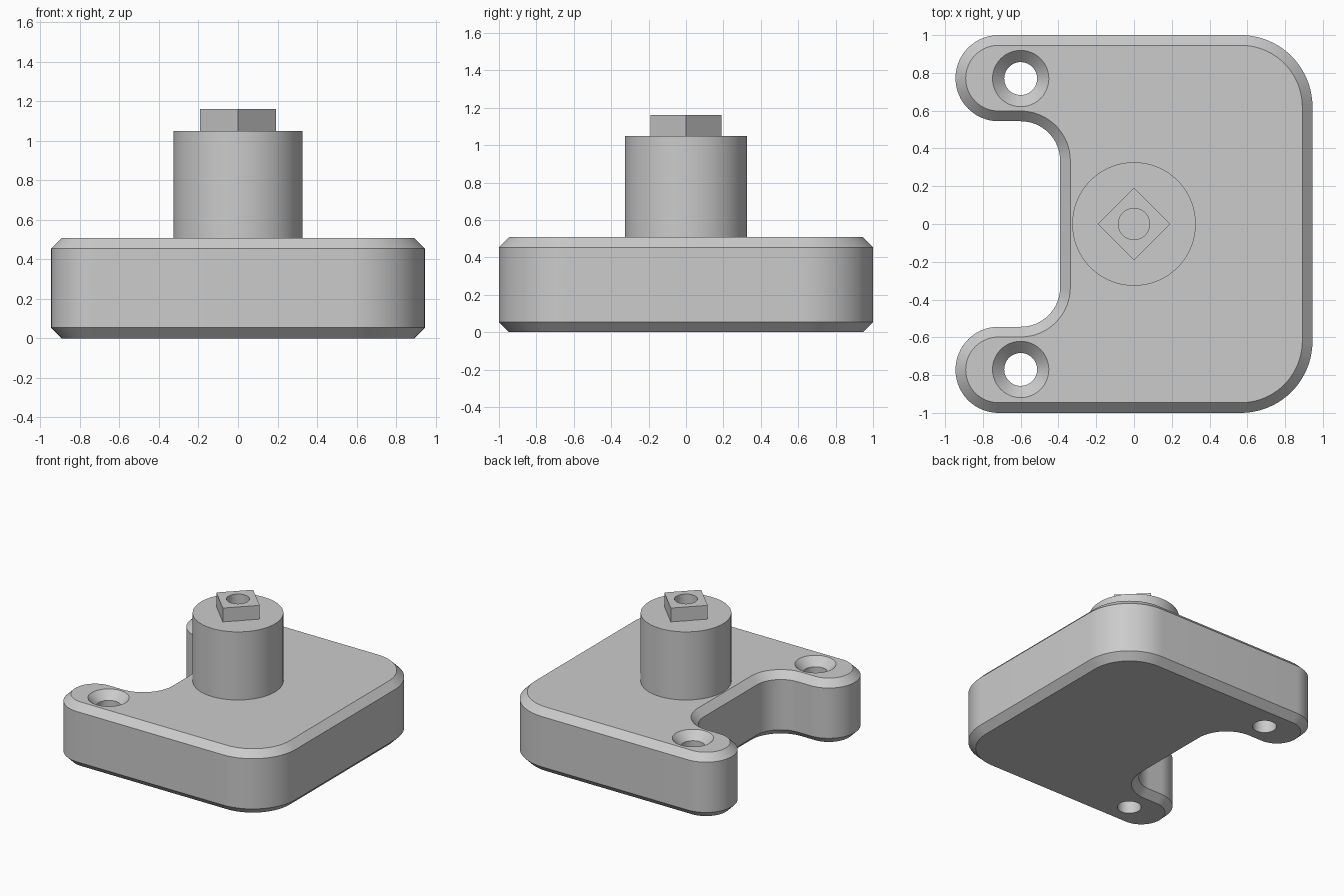
import bpy, bmesh, math

if "Cube" in bpy.data.objects:
    bpy.data.objects.remove(bpy.data.objects["Cube"])

grey = bpy.data.materials.new("plain grey")
grey.diffuse_color = (0.6, 0.6, 0.6, 1)
grey.use_nodes = True
grey.node_tree.nodes["Principled BSDF"].inputs["Base Color"].default_value = grey.diffuse_color


def loft(name, rings):
    """Closed solid through rings of matching points, with flat end caps."""
    bm = bmesh.new()
    loops = [[bm.verts.new(p) for p in ring] for ring in rings]
    n = len(loops[0])
    for a, b in zip(loops, loops[1:]):
        for i in range(n):
            j = (i + 1) % n
            bm.faces.new((a[i], a[j], b[j], b[i]))
    bm.faces.new(loops[0][::-1])
    bm.faces.new(loops[-1])
    bmesh.ops.recalc_face_normals(bm, faces=bm.faces)
    mesh = bpy.data.meshes.new(name)
    bm.to_mesh(mesh)
    bm.free()
    mesh.materials.append(grey)
    obj = bpy.data.objects.new(name, mesh)
    bpy.context.collection.objects.link(obj)
    return obj


def lathe(name, profile, x=0, y=0, sides=64):
    """Round solid from (radius, height) pairs; four sides give a diamond."""
    return loft(name, [[(x + r * math.cos(2 * math.pi * i / sides),
                         y + r * math.sin(2 * math.pi * i / sides), z)
                        for i in range(sides)] for r, z in profile])


def combine(obj, tool, operation):
    mod = obj.modifiers.new(operation, 'BOOLEAN')
    mod.operation, mod.object, mod.solver = operation, tool, 'EXACT'
    bpy.context.view_layer.objects.active = obj
    bpy.ops.object.modifier_apply(modifier=mod.name)
    bpy.data.objects.remove(tool)


def arc(cx, cy, r, start, end, steps):
    return [(cx + r * math.cos(math.radians(start + (end - start) * i / steps)),
             cy + r * math.sin(math.radians(start + (end - start) * i / steps)))
            for i in range(steps + 1)]


def outline(inset, z):
    """C-shaped plate outline, moved inward by inset."""
    half = arc(0.565, 0.62, 0.38 - inset, 0, 90, 20)             # outer corner
    half += arc(-0.717, 0.772, 0.228 - inset, 90, 270, 32)       # ear end
    half += arc(-0.6, 0.335, 0.209 + inset, 90, 0, 16)           # notch corner
    mirrored = [(x, -y) for x, y in reversed(half)]
    return [(x, y, z) for x, y in half + mirrored]


# Chamfered base plate
c = 0.054
base = loft("base_plate", [outline(c, 0), outline(0, c),
                           outline(0, 0.508 - c), outline(c, 0.508)])

# Countersunk screw holes in both ears
for y in (-0.77, 0.77):
    cutter = lathe("hole_cutter", [(0.087, -0.1), (0.087, 0.446),
                                   (0.149, 0.508), (0.199, 0.558)], -0.6, y)
    combine(base, cutter, 'DIFFERENCE')

# Round post with a square tip and a blind centre hole
post = lathe("post", [(0.327, 0.508), (0.327, 1.05)])
combine(post, lathe("square_tip", [(0.191, 0.95), (0.191, 1.16)], sides=4), 'UNION')
combine(post, lathe("drill_cutter", [(0.083, 0.86), (0.083, 1.3)], sides=48), 'DIFFERENCE')

# Smooth curved walls, keep edges crisp
for obj in (base, post):
    bpy.ops.object.select_all(action='DESELECT')
    obj.select_set(True)
    bpy.context.view_layer.objects.active = obj
    bpy.ops.object.shade_smooth_by_angle(angle=math.radians(25))
